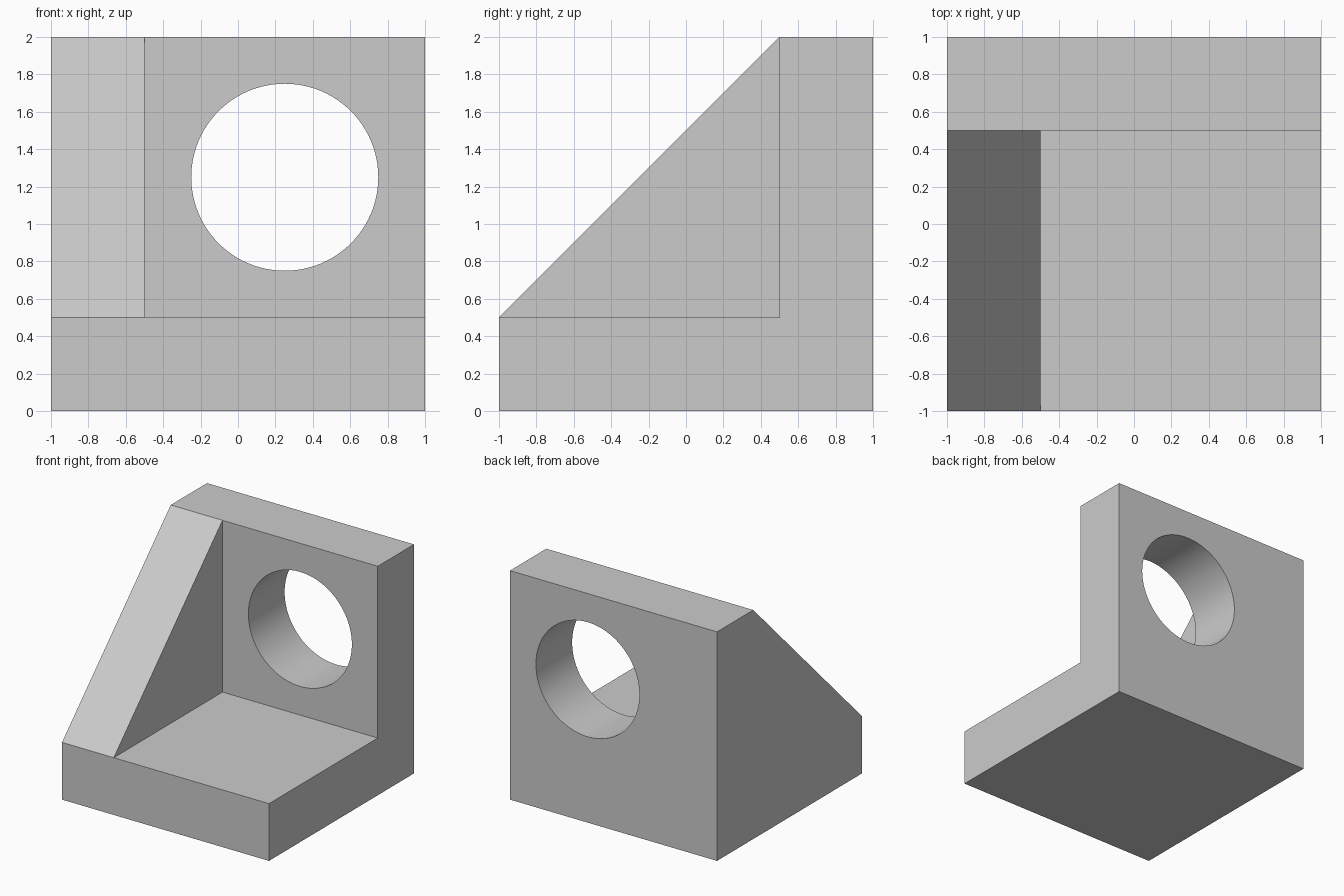
import bpy, bmesh
from math import pi, radians
from mathutils import Matrix

cube = bpy.data.objects.get("Cube")
if cube:
    bpy.data.objects.remove(cube, do_unlink=True)

# Single plain grey
grey = bpy.data.materials.new("plain_grey")
grey.use_nodes = True
colour = (0.6, 0.6, 0.6, 1)
grey.diffuse_color = colour
grey.node_tree.nodes["Principled BSDF"].inputs["Base Color"].default_value = colour


def add_object(name, bm):
    bmesh.ops.recalc_face_normals(bm, faces=bm.faces)
    mesh = bpy.data.meshes.new(name)
    bm.to_mesh(mesh)
    bm.free()
    mesh.materials.append(grey)
    obj = bpy.data.objects.new(name, mesh)
    bpy.context.collection.objects.link(obj)
    return obj


def extrude_profile(name, profile, x0, x1):
    """Extrude a (y, z) outline along x."""
    bm = bmesh.new()
    face = bm.faces.new([bm.verts.new((x0, y, z)) for y, z in profile])
    made = bmesh.ops.extrude_face_region(bm, geom=[face])["geom"]
    moved = [v for v in made if isinstance(v, bmesh.types.BMVert)]
    bmesh.ops.translate(bm, verts=moved, vec=(x1 - x0, 0, 0))
    return add_object(name, bm)


# Base and upright wall as one L profile, with a triangular gusset on one side
bracket = extrude_profile(
    "angle_bracket",
    [(-1, 0), (1, 0), (1, 2), (0.5, 2), (0.5, 0.5), (-1, 0.5)], -1, 1)
gusset = extrude_profile(
    "gusset", [(-1, 0.5), (0.5, 0.5), (0.5, 2)], -1, -0.5)

# Cutter for the round hole through the wall
bm = bmesh.new()
bmesh.ops.create_cone(
    bm, cap_ends=True, segments=96, radius1=0.5, radius2=0.5, depth=0.8,
    matrix=Matrix.Translation((0.25, 0.75, 1.25)) @ Matrix.Rotation(pi / 2, 4, "X"))
hole = add_object("hole_cutter", bm)

# Merge the gusset, cut the hole, then discard the helpers
bpy.context.view_layer.objects.active = bracket
bracket.select_set(True)
for helper, operation in ((gusset, "UNION"), (hole, "DIFFERENCE")):
    helper.hide_render = True
    mod = bracket.modifiers.new(helper.name, "BOOLEAN")
    mod.operation = operation
    mod.solver = "EXACT"
    mod.object = helper
    bpy.ops.object.modifier_apply(modifier=mod.name)
    bpy.data.objects.remove(helper, do_unlink=True)

# Smooth bore, crisp edges
bpy.ops.object.shade_smooth_by_angle(angle=radians(30))
